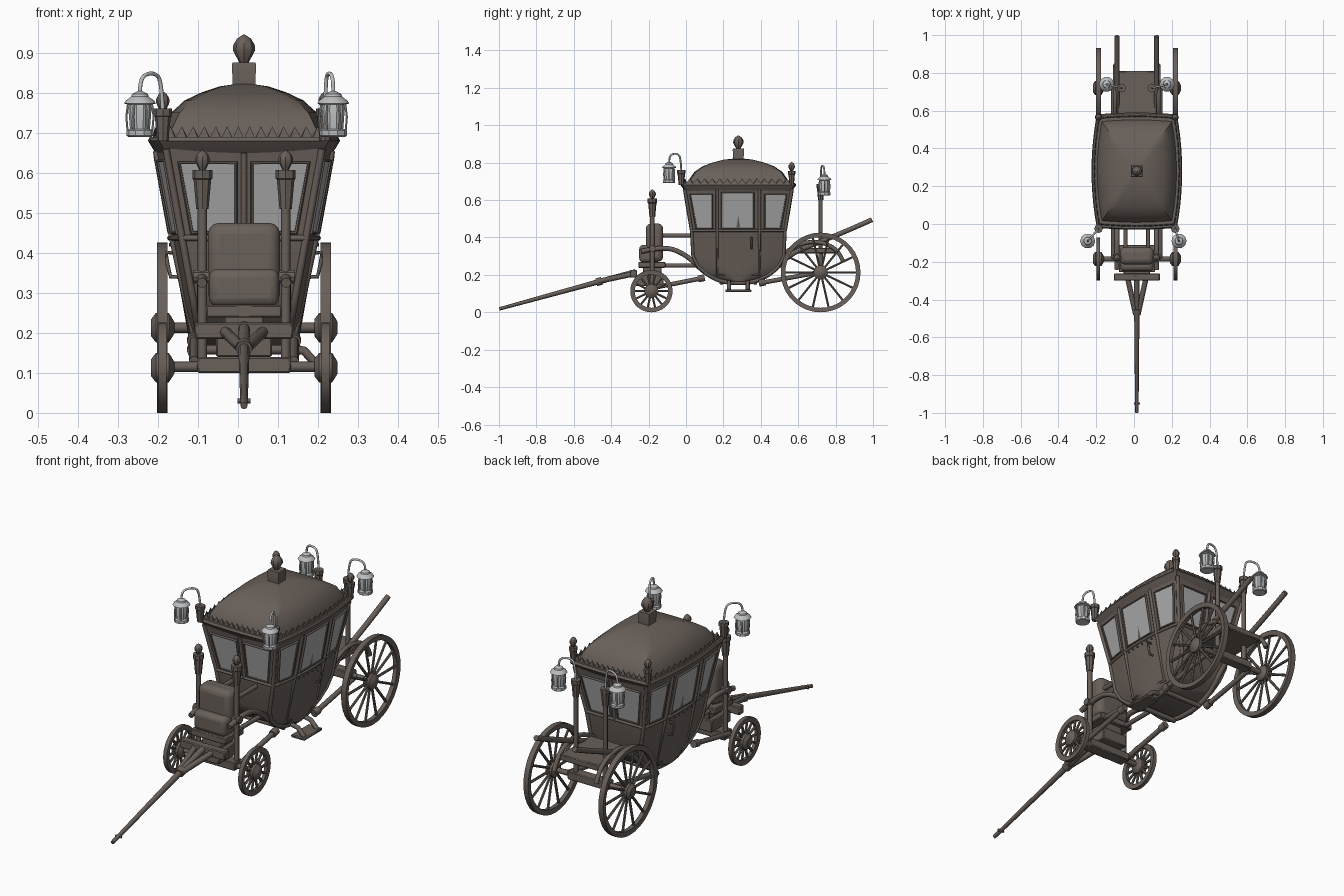
import bpy, bmesh, math
from math import sin, cos, pi

cube = bpy.data.objects.get("Cube")
if cube:
    bpy.data.objects.remove(cube)


def material(name, rgb):
    m = bpy.data.materials.new(name)
    m.use_nodes = True
    m.diffuse_color = (*rgb, 1)
    m.node_tree.nodes["Principled BSDF"].inputs["Base Color"].default_value = (*rgb, 1)
    return m


WOOD = material("brown wood", (0.14, 0.115, 0.1))
GLASS = material("grey glass", (0.4, 0.4, 0.4))
METAL = material("pale metal", (0.5, 0.51, 0.52))
CX, YC = 0.015, 0.28  # centre of the coach body


# ---------- helpers ----------
def finish(name, me, mat, angle=35):
    bm = bmesh.new()
    bm.from_mesh(me)
    bmesh.ops.recalc_face_normals(bm, faces=bm.faces)
    bm.to_mesh(me)
    bm.free()
    me.materials.clear()
    me.materials.append(mat)
    me.shade_smooth()
    me.set_sharp_from_angle(angle=math.radians(angle))
    ob = bpy.data.objects.new(name, me)
    bpy.context.collection.objects.link(ob)
    return ob


def loft(name, rings, mat=WOOD, cap=True):
    n = len(rings[0])
    faces = [(k * n + i, k * n + (i + 1) % n, (k + 1) * n + (i + 1) % n, (k + 1) * n + i)
             for k in range(len(rings) - 1) for i in range(n)]
    if cap:
        faces += [tuple(range(n))[::-1], tuple(range((len(rings) - 1) * n, len(rings) * n))]
    me = bpy.data.meshes.new(name)
    me.from_pydata([p for r in rings for p in r], [], faces)
    return finish(name, me, mat)


def lathe(name, profile, loc, n=12, mat=WOOD, axis="z", cap=True, turn=0.0):
    rings = []
    for r, h in profile:
        ring = []
        for i in range(n):
            a = 2 * pi * i / n + turn
            v = (r * cos(a), r * sin(a), h)
            if axis == "x":
                v = (v[2], v[0], v[1])
            ring.append(tuple(v[k] + loc[k] for k in range(3)))
        rings.append(ring)
    return loft(name, rings, mat, cap)


def rods(name, paths, r, mat=WOOD, cyclic=False, smooth=False, res=2):
    cu = bpy.data.curves.new(name, "CURVE")
    cu.dimensions = "3D"
    cu.bevel_depth, cu.bevel_resolution, cu.use_fill_caps = r, res, True
    cu.resolution_u = 5
    for path in paths:
        sp = cu.splines.new("NURBS" if smooth else "POLY")
        sp.points.add(len(path) - 1)
        for p, co in zip(sp.points, path):
            p.co = (*co[:3], 1)
            p.radius = co[3] if len(co) > 3 else 1
        sp.use_cyclic_u = cyclic
        if smooth:
            sp.order_u, sp.use_endpoint_u = 3, True
    tmp = bpy.data.objects.new(name + "_path", cu)
    bpy.context.collection.objects.link(tmp)
    me = bpy.data.meshes.new_from_object(tmp.evaluated_get(bpy.context.evaluated_depsgraph_get()))
    bpy.data.objects.remove(tmp)
    return finish(name, me, mat, 50)


def box(name, x, y, z, mat=WOOD, bevel=0.004):
    ring = lambda h: [(x[0], y[0], h), (x[1], y[0], h), (x[1], y[1], h), (x[0], y[1], h)]
    ob = loft(name, [ring(z[0]), ring(z[1])], mat)
    b = ob.modifiers.new("bevel", "BEVEL")
    b.width, b.segments = bevel, 3 if bevel > 0.01 else 1
    return ob


# ---------- body shell: bulged sides, curved belly ----------
LEVELS = [(0.165, 0.05), (0.18, 0.12), (0.205, 0.17), (0.245, 0.215), (0.3, 0.243), (0.44, 0.25), (0.66, 0.287)]


def half_len(z):
    for (z0, h0), (z1, h1) in zip(LEVELS, LEVELS[1:]):
        if z <= z1:
            return h0 + (h1 - h0) * (z - z0) / (z1 - z0)
    return LEVELS[-1][1]


def half_wid(z, t=1.0):
    return 0.135 + 0.18 * (z - 0.17) - 0.028 * t * t


def side_pt(s, y, z, off=0.0):
    t = max(-1, min(1, (y - YC) / half_len(z)))
    return (CX + s * (half_wid(z, t) + off), y, z)


def end_pt(s, x, z, off=0.0):
    return (CX + x, YC + s * (half_len(z) + off), z)


T = [i / 5 - 1 for i in range(11)]
loft("body", [[side_pt(1, YC + t * h, z) for t in T] + [side_pt(-1, YC - t * h, z) for t in T] for z, h in LEVELS])


def window(name, pt, s, corners):
    loft(name, [[pt(s, a, z, off) for a, z in corners] for off in (-0.004, 0.003)], GLASS)
    rods(name + "_frame", [[pt(s, a, z, 0.003) for a, z in corners]], 0.006, cyclic=True, res=1)


for s, tag in ((1, "left"), (-1, "right")):
    # side windows, door and mouldings
    window(tag + "_door_window", side_pt, s, [(0.192, 0.45), (0.363, 0.45), (0.363, 0.64), (0.192, 0.64)])
    for e, end in ((-1, "front"), (1, "rear")):
        window(f"{tag}_{end}_side_window", side_pt, s,
               [(YC + e * a, z) for a, z in ((0.14, 0.45), (0.225, 0.45), (0.258, 0.63), (0.14, 0.63))])
    door = [(YC + e * 0.113, z) for e, zs in ((-1, (0.655, 0.44, 0.2)), (1, (0.2, 0.44, 0.655))) for z in zs]
    rods(tag + "_door_edge", [[side_pt(s, y, z, 0.002) for y, z in door]], 0.008)
    rods(tag + "_belt", [[side_pt(s, YC + t * 0.25, 0.437, 0.002) for t in T]], 0.007)
    rods(tag + "_sill", [[side_pt(s, YC + e * h, z) for z, h in LEVELS[::-o]]
                         for e, o in ((-1, 1), (1, 1))], 0.009)
    rods(tag + "_door_handle", [[side_pt(s, 0.35, z, o) for z, o in
                                 ((0.4, 0), (0.4, 0.02), (0.37, 0.022), (0.34, 0.02), (0.34, 0))]], 0.005)
    rods(tag + "_studs", [[side_pt(s, 0.195 + 0.033 * i, 0.42, o) for o in (0, 0.007)] for i in range(6)], 0.004)
    # end windows and belts
    end = "rear" if s > 0 else "front"
    for m in (-1, 1):
        window(f"{end}_window_{'left' if m > 0 else 'right'}", end_pt, s,
               [(m * x, z) for x, z in ((0.02, 0.45), (0.13, 0.45), (0.162, 0.625), (0.02, 0.625))])
    rods(end + "_belt", [[end_pt(s, x, 0.437, 0.002) for x in (-0.155, 0.155)]], 0.007)
    rods(end + "_mullion", [[end_pt(s, 0, z, 0.002) for z in (0.44, 0.65)]], 0.008)


# ---------- roof ----------
def roof_ring(k, z, n=10):
    out = []
    u = [2 * i / n - 1 for i in range(n)]
    rim = lambda t: 0.212 + 0.028 * (1 - t * t)
    lng = lambda t: 0.3 + 0.01 * (1 - t * t)
    out += [(rim(t), 0.3 * t) for t in u]
    out += [(-0.212 * t, lng(t)) for t in u]
    out += [(-rim(t), -0.3 * t) for t in u]
    out += [(0.212 * t, -lng(t)) for t in u]
    return [(CX + k * x, YC + k * y, z) for x, y in out]


loft("roof_cornice", [roof_ring(k, z) for k, z in
                      ((0.87, 0.645), (0.91, 0.646), (0.95, 0.66), (1.0, 0.68), (0.98, 0.69), (0.8, 0.69))])
loft("roof_dome", [roof_ring(k, z) for k, z in
                   ((0.88, 0.685), (0.85, 0.71), (0.76, 0.75), (0.62, 0.78), (0.45, 0.8), (0.25, 0.816), (0.08, 0.822))])

# pointed cresting around the roof edge
lo, hi, inner = roof_ring(0.95, 0.686, 14), roof_ring(0.93, 0.716, 14), roof_ring(0.925, 0.686, 14)
verts, faces = [], []
for i in range(len(lo)):
    j, b = (i + 1) % len(lo), len(verts)
    tip = tuple((p + q) / 2 for p, q in zip(hi[i], hi[j]))
    verts += [lo[i], lo[j], inner[j], inner[i], tip]
    faces += [(b, b + 1, b + 4), (b + 1, b + 2, b + 4), (b + 2, b + 3, b + 4), (b + 3, b, b + 4)]
me = bpy.data.meshes.new("roof_cresting")
me.from_pydata(verts, [], faces)
finish("roof_cresting", me, WOOD)


# ---------- finials, cups and lanterns ----------
def ball(name, x, y, z, h, r):
    lathe(name, [(r * q, h * p) for q, p in ((0.4, 0), (0.55, 0.12), (1, 0.45), (0.95, 0.65), (0.6, 0.87), (0.1, 1))],
          (x, y, z), 8)


def cup(name, x, y, z, h, r=0.02):
    lathe(name, [(r * 0.7, 0), (r, h * 0.75), (r * 1.15, h * 0.78), (r * 1.15, h)], (x, y, z), 8)


def lantern(name, x, y, z, px, py, pz):
    lathe(name, [(0.03, 0), (0.034, 0.003), (0.034, 0.016), (0.025, 0.02), (0.029, 0.07), (0.027, 0.08),
                 (0.04, 0.083), (0.036, 0.09), (0.022, 0.1), (0.02, 0.107), (0.004, 0.115)], (x, y, z), 10, METAL)
    rods(name + "_cage", [[(x + r * cos(a), y + r * sin(a), z + h) for r, h in ((0.031, 0.015), (0.034, 0.05), (0.03, 0.083))]
                          for a in [i * pi / 3 for i in range(6)]], 0.003, METAL, res=1)
    top = max(z + 0.16, pz + 0.08)
    mid = lambda f, h: (px + (x - px) * f, py + (y - py) * f, h)
    rods(name + "_hook", [[mid(0, pz), mid(0.05, top - 0.02), mid(0.35, top), mid(0.85, top - 0.005),
                           mid(1, top - 0.03), mid(1, z + 0.11)]], 0.005, METAL, smooth=True)


lathe("roof_finial_base", [(0.04, 0.812), (0.04, 0.825), (0.043, 0.87), (0.04, 0.876)], (CX, YC, 0), 4, turn=pi / 4)
ball("roof_finial", CX, YC, 0.874, 0.071, 0.028)
for s, tag in ((1, "left"), (-1, "right")):
    x = CX + s * 0.203
    cup(tag + "_front_corner_cup", x, -0.025, 0.68, 0.08)
    lantern(tag + "_front_lantern", 0.225 + 0.013 if s > 0 else -0.245, -0.09, 0.69, x, -0.025, 0.755)
    cup(tag + "_rear_corner_cup", x, 0.565, 0.68, 0.075, 0.017)
    ball(tag + "_rear_corner_finial", x, 0.565, 0.753, 0.05, 0.017)
    # rear lantern posts
    x = CX + s * 0.08
    rods(tag + "_rear_post", [[(x, 0.72, 0.33), (x, 0.72, 0.61)]], 0.011)
    cup(tag + "_rear_post_cup", x, 0.72, 0.6, 0.085)
    lantern(tag + "_rear_lantern", CX + s * 0.16, 0.74, 0.625, x, 0.72, 0.68)
    # driver posts
    x = CX + s * 0.104
    rods(tag + "_driver_post", [[(x, -0.18, 0.14), (x, -0.18, 0.52)]], 0.012)
    cup(tag + "_driver_post_cup", x, -0.18, 0.51, 0.097, 0.022)
    ball(tag + "_driver_post_finial", x, -0.18, 0.606, 0.05, 0.019)
    lathe(tag + "_driver_post_collar", [(0.018, -0.022), (0.018, 0.022)], (x, -0.18, 0.34), 10, axis="x")


# ---------- wheels ----------
def wheel(name, x, y, r, s, spokes, w):
    lathe(name + "_rim", [(r, -w), (r, w), (r - 0.024, w * 0.8), (r - 0.024, -w * 0.8), (r, -w)],
          (x, y, r), 36, axis="x", cap=False)
    rods(name + "_spokes", [[(x, y + q * cos(a), r + q * sin(a)) for q in (0.02, r - 0.02)]
                            for a in [2 * pi * i / spokes for i in range(spokes)]], 0.0065, res=1)
    lathe(name + "_hub", [(0.022, -0.028), (0.038, -0.016), (0.038, 0.016), (0.022, 0.026), (0.014, 0.03)],
          (x, y, r), 14, axis="x")


for s, tag in ((1, "left"), (-1, "right")):
    wheel(tag + "_rear_wheel", CX + s * 0.204, 0.72, 0.213, s, 14, 0.013)
    wheel(tag + "_front_wheel", CX + s * 0.204, -0.185, 0.113, s, 14, 0.01)
for name, y, z in (("rear_axle", 0.72, 0.213), ("front_axle", -0.185, 0.115)):
    rods(name, [[(CX - 0.232, y, z), (CX + 0.232, y, z)]], 0.013)

# ---------- undercarriage ----------
for s, tag in ((1, "left"), (-1, "right")):
    x = CX + s * 0.105
    perch = ((-0.24, 0.325), (-0.12, 0.355), (0, 0.31), (0.1, 0.21), (0.2, 0.158), (0.36, 0.158),
             (0.46, 0.21), (0.56, 0.315), (0.7, 0.37), (0.86, 0.435), (0.995, 0.495))
    rods(tag + "_perch", [[(x, y, z) for y, z in perch]], 0.013, smooth=True)
    x = CX + s * 0.125
    rods(tag + "_lower_rails", [[(x, -0.18, 0.13), (x, 0.1, 0.185)], [(x, 0.39, 0.155), (x, 0.72, 0.215)]], 0.012)
    rods(tag + "_rail_joints", [[(x, 0.065, 0.178), (x, 0.1, 0.185)], [(x, 0.39, 0.155), (x, 0.425, 0.162)]], 0.018)
    rods(tag + "_seat_rail", [[(CX + s * 0.06, y, 0.41) for y in (-0.14, 0.04)]], 0.011)
    rods(tag + "_floor_rail", [[(CX + s * 0.06, y, 0.25) for y in (-0.24, 0.06)]], 0.011)
    rods(tag + "_rear_spring", [[(CX + s * 0.115, y, z) for y, z in
                                 ((0.5, 0.3), (0.6, 0.37), (0.72, 0.38), (0.82, 0.33), (0.84, 0.27))]], 0.011, smooth=True)
    rods(tag + "_tongue_brace", [[(CX + s * 0.05, -0.28, 0.205), (CX + s * 0.008, -0.47, 0.165)]], 0.014)
rods("belly_crossbars", [[(CX - 0.105, y, 0.158), (CX + 0.105, y, 0.158)] for y in (0.19, 0.37)], 0.012)
box("front_axle_block", (CX - 0.117, CX + 0.117), (-0.215, -0.155), (0.1, 0.14))
box("front_crossbeam", (CX - 0.122, CX + 0.122), (-0.3, -0.262), (0.185, 0.226))
box("turntable", (CX - 0.07, CX + 0.07), (-0.27, -0.12), (0.14, 0.2))
box("seat_support", (CX - 0.05, CX + 0.05), (-0.23, -0.13), (0.19, 0.25))
box("rear_axle_block", (CX - 0.11, CX + 0.11), (0.695, 0.745), (0.195, 0.235))
box("rear_platform", (CX - 0.105, CX + 0.105), (0.57, 0.81), (0.315, 0.345))
rods("rear_platform_struts", [[(CX + x, 0.72, 0.22), (CX + x, 0.72, 0.32)] for x in (-0.08, 0.08)], 0.012)

# ---------- driver seat ----------
box("seat_base", (CX - 0.095, CX + 0.095), (-0.255, -0.11), (0.238, 0.27))
box("seat_back", (CX - 0.09, CX + 0.09), (-0.215, -0.122), (0.27, 0.475), bevel=0.028)
box("seat_cushion", (CX - 0.088, CX + 0.088), (-0.25, -0.16), (0.265, 0.36), bevel=0.022)

# ---------- tongue and step ----------
rods("tongue", [[(CX, -0.998, 0.018, 0.7), (CX, -0.45, 0.168, 1.1), (CX, -0.27, 0.215, 1.2)]], 0.013)
rods("tongue_pin", [[(CX - 0.016, -0.95, 0.03), (CX + 0.016, -0.95, 0.03)]], 0.006)
rods("tongue_collar", [[(CX, -0.48, 0.16), (CX, -0.45, 0.168)]], 0.021)
box("step_plate", (CX + 0.125, CX + 0.2), (0.21, 0.35), (0.108, 0.122))
rods("step_brackets", [[(CX + 0.1, y, 0.165), (CX + 0.15, y, 0.155), (CX + 0.185, y, 0.118)] for y in (0.23, 0.33)], 0.011)
